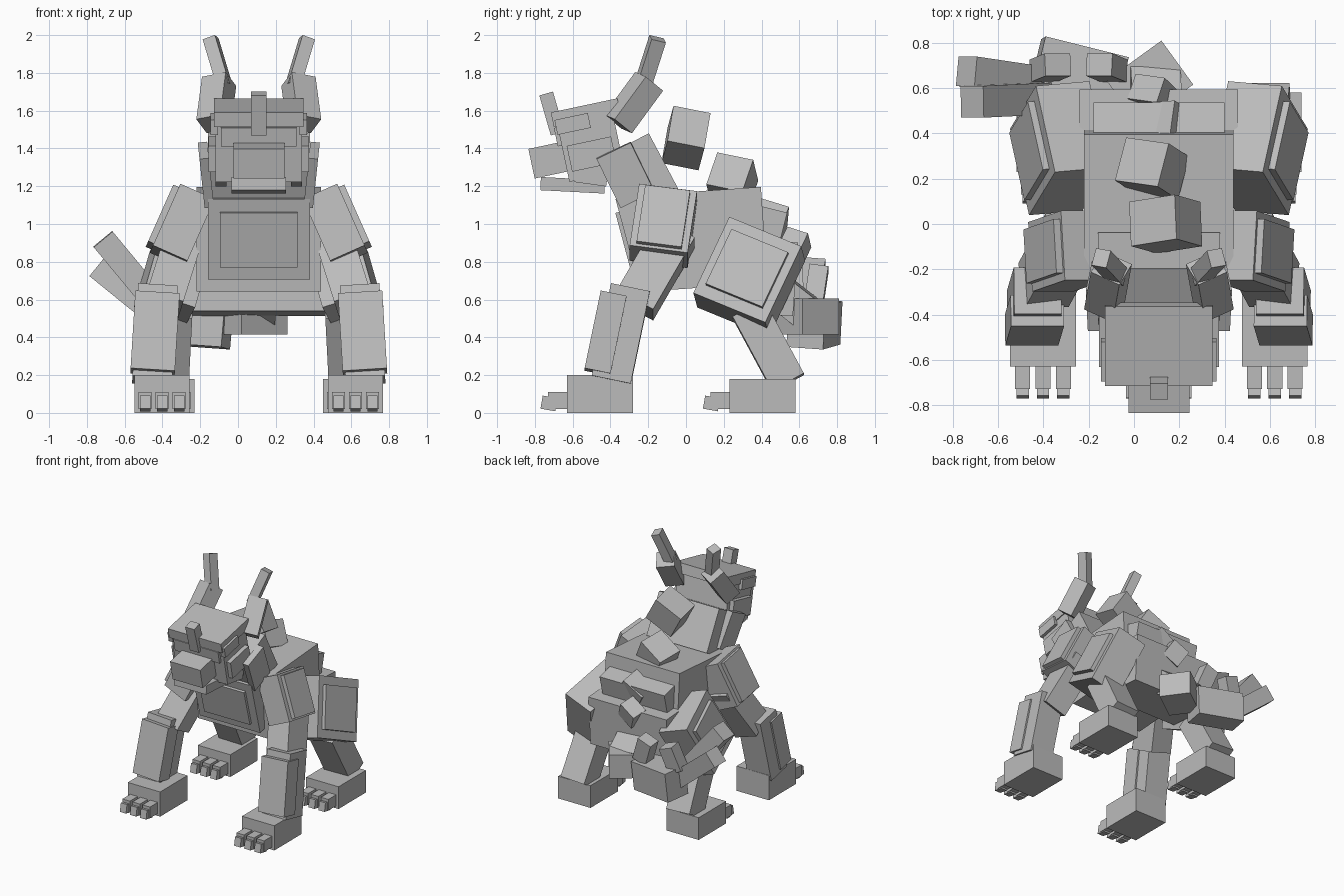
import bpy, math
from mathutils import Matrix, Vector, Euler

if "Cube" in bpy.data.objects:
    bpy.data.objects.remove(bpy.data.objects["Cube"])

MID = 0.11  # x of the body's symmetry plane
grey = bpy.data.materials.new("stone grey")
grey.diffuse_color = (0.5, 0.5, 0.5, 1)
grey.use_nodes = True
grey.node_tree.nodes["Principled BSDF"].inputs["Base Color"].default_value = grey.diffuse_color


def add(name, m, size):
    bpy.ops.mesh.primitive_cube_add(size=1)
    ob = bpy.context.object
    ob.name = name
    ob.data.materials.append(grey)
    ob.matrix_world = m @ Matrix.Diagonal((*size, 1))


def place(name, m, size, pair):
    """Add a block, or a mirrored pair of blocks about the symmetry plane."""
    if not pair:
        add(name, m, size)
        return
    flip = Matrix.Diagonal((-1, 1, 1, 1))
    shift = Matrix.Translation((MID, 0, 0))
    add("right_" + name, shift @ m, size)
    add("left_" + name, shift @ flip @ m @ flip, size)


def box(name, c, size, rot=(0, 0, 0), off=(0, 0, 0), pair=False):
    """Rotated block; off moves it in its own rotated frame. Pairs use x from the plane."""
    r = Euler([math.radians(a) for a in rot]).to_matrix().to_4x4()
    place(name, Matrix.Translation(c) @ r @ Matrix.Translation(off), size, pair)


def beam(name, a, b, w, d, roll=0, pair=False):
    """Block running from a to b."""
    a, b = Vector(a), Vector(b)
    z = (b - a).normalized()
    x = Vector((0, 1, 0)).cross(z).normalized()
    r = Matrix((x, z.cross(x), z)).transposed().to_4x4()
    m = Matrix.Translation((a + b) / 2) @ r @ Matrix.Rotation(math.radians(roll), 4, 'Z')
    place(name, m, (w, d, (b - a).length), pair)


# Torso, chest and pelvis
box("torso", (MID, 0.1, 0.92), (0.66, 0.63, 0.51), (4, 0, 0))
box("chest", (MID, -0.2, 0.95), (0.54, 0.24, 0.44), (15, 0, 0))
box("chest_plate", (MID, -0.2, 0.95), (0.41, 0.03, 0.3), (15, 0, 0), (0, -0.125, 0.0))
box("pelvis", (MID, 0.39, 0.72), (0.7, 0.38, 0.39), (-4, 0, 0))
box("back_slab", (MID, 0.4, 0.97), (0.58, 0.22, 0.24), (-14, 0, 0))

# Neck and collar plates
box("neck", (MID, -0.25, 1.26), (0.54, 0.3, 0.34), (28, 0, 0))
box("collar_plate", (0.28, -0.32, 1.26), (0.05, 0.2, 0.29), (26, 6, 0), pair=True)

# Head
tilt = (12, 0, 0)
head = (MID, -0.51, 1.44)
box("head", head, (0.46, 0.3, 0.38), tilt)
box("skull_cap", head, (0.475, 0.36, 0.08), tilt, (0, 0.01, 0.15))
box("snout", (MID, -0.72, 1.34), (0.27, 0.2, 0.16), tilt)
box("nose_bridge", (MID, -0.64, 1.47), (0.4, 0.1, 0.1), tilt)
box("jaw", (MID, -0.6, 1.205), (0.29, 0.34, 0.07), (-3, 0, 0))
box("nose_horn", (MID, -0.71, 1.585), (0.08, 0.075, 0.22), (16, 0, 0))
box("brow", (0.235, -0.6, 1.53), (0.04, 0.18, 0.08), tilt, pair=True)
box("cheek", (0.24, -0.5, 1.37), (0.05, 0.24, 0.14), tilt, pair=True)
box("jaw_guard", (0.2, -0.5, 1.26), (0.06, 0.17, 0.1), (-8, 0, 0), pair=True)

# Horns
beam("horn_base", (0.24, -0.36, 1.53), (0.21, -0.195, 1.755), 0.14, 0.13, 30, True)
beam("horn_tip", (0.18, -0.23, 1.73), (0.255, -0.15, 1.98), 0.07, 0.08, 10, True)

# Blocks along the spine, rolled so an edge points up
box("spine_block_1", (0.14, 0.0, 1.455), (0.235, 0.2, 0.22), (-13, -30, 9))
box("spine_block_2", (0.08, 0.245, 1.22), (0.22, 0.2, 0.2), (-13, -30, -8))
box("spine_block_3", (0.13, 0.44, 1.0), (0.19, 0.16, 0.16), (-20, -32, 3))
box("spine_block_4", (0.085, 0.57, 0.87), (0.15, 0.12, 0.15), (-20, -30, -8))

# Front legs
arm = (0.405, -0.12, 0.99)
box("shoulder", arm, (0.2, 0.31, 0.36), (-8, -24, 0), pair=True)
box("shoulder_plate", arm, (0.04, 0.24, 0.33), (-8, -24, 0), (0.112, 0, 0.0), True)
beam("upper_arm", (0.51, -0.27, 0.57), (0.39, -0.05, 0.95), 0.2, 0.22, 0, True)
shin = (0.55, -0.345, 0.415)
box("forearm", shin, (0.21, 0.21, 0.5), (-11.7, -3.5, 0), pair=True)
box("forearm_plate", shin, (0.235, 0.14, 0.42), (-11.7, -3.5, 0), (0, -0.08, -0.01), True)

# Rear legs
thigh = (0.44, 0.335, 0.72)
box("thigh", thigh, (0.25, 0.42, 0.46), (-23, -18, -5), pair=True)
box("thigh_plate", thigh, (0.04, 0.33, 0.33), (-23, -18, -5), (0.135, 0, 0.0), True)
beam("hind_shin", (0.475, 0.54, 0.16), (0.455, 0.33, 0.55), 0.21, 0.19, 0, True)

# Feet and toes
for name, x, y, front, h in (("front", 0.512, -0.455, -0.63, 0.2),
                             ("hind", 0.485, 0.405, 0.23, 0.18)):
    box(name + "_foot", (x, y, h / 2), (0.29, 0.35, h), pair=True)
    for i in (-1, 0, 1):
        tx = x + i * 0.09
        n = f"{name}_toe_{i + 2}"
        box(n, (tx, front - 0.04, 0.065), (0.067, 0.12, 0.09), pair=True)
        box(n + "_tip", (tx, front - 0.095, 0.05), (0.055, 0.08, 0.07), (-10, 0, 0), pair=True)

# Tail curling to one side, with spikes
beam("tail_root", (0.1, 0.46, 0.67), (0.09, 0.64, 0.53), 0.22, 0.18)
box("tail_1", (0.07, 0.625, 0.51), (0.3, 0.24, 0.19), (0, 0, 36))
box("tail_2", (-0.24, 0.68, 0.47), (0.38, 0.2, 0.23), (-4, 4, -14))
beam("tail_fork_tall", (-0.4, 0.555, 0.54), (-0.715, 0.54, 0.92), 0.13, 0.14)
beam("tail_fork_short", (-0.37, 0.62, 0.47), (-0.74, 0.675, 0.77), 0.13, 0.13)
for i, x in enumerate((-0.37, -0.12)):
    box(f"tail_spike_{i + 1}", (x, 0.69, 0.67), (0.12, 0.1, 0.2), (-8, 20 - 40 * i, 0))
